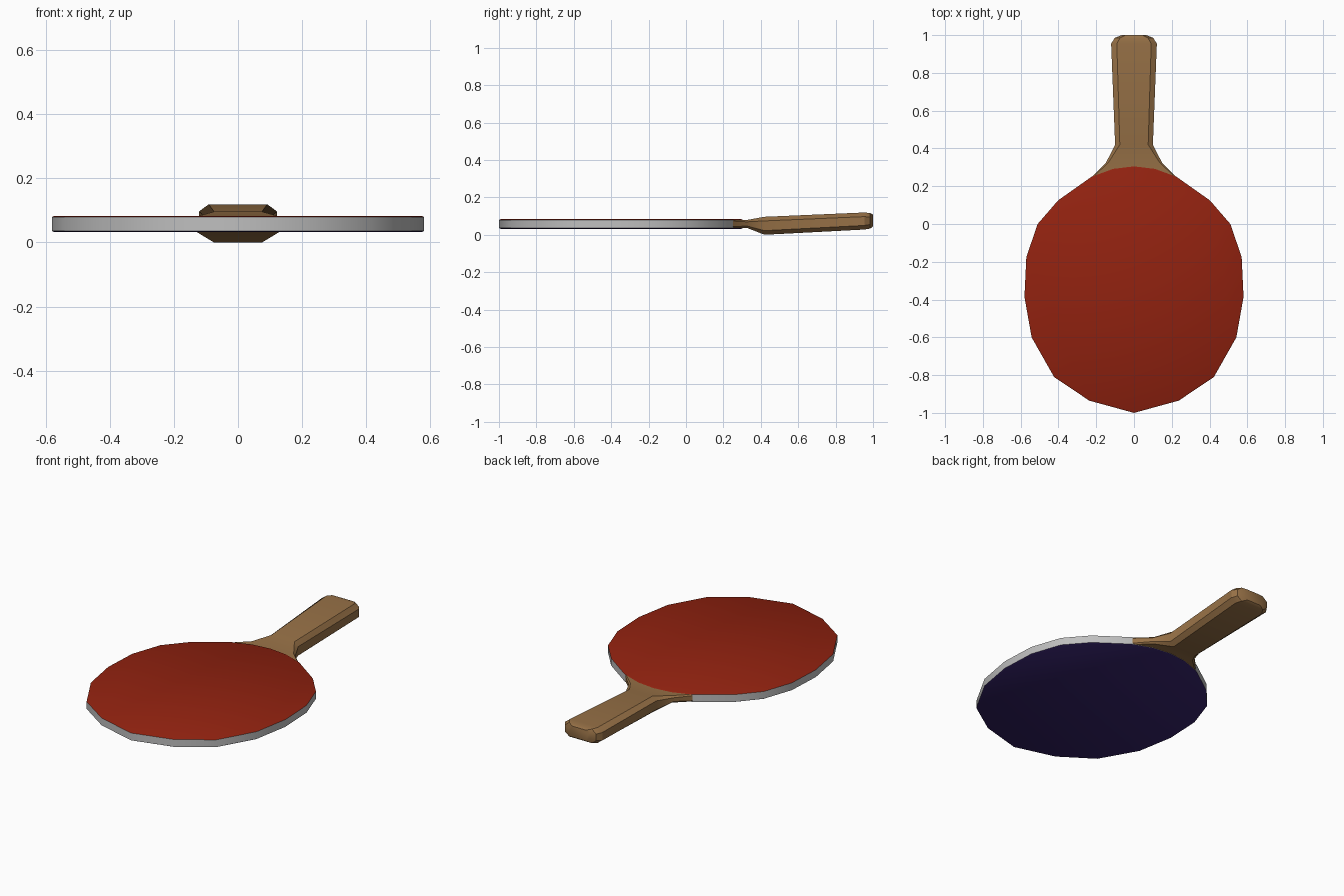
import bpy, bmesh

if "Cube" in bpy.data.objects:
    bpy.data.objects.remove(bpy.data.objects["Cube"])


def material(name, rgb):
    m = bpy.data.materials.new(name)
    m.diffuse_color = (*rgb, 1)
    m.use_nodes = True
    m.node_tree.nodes["Principled BSDF"].inputs["Base Color"].default_value = m.diffuse_color
    return m


RED = material("red rubber", (0.29, 0.016, 0.005))
NAVY = material("dark navy rubber", (0.035, 0.016, 0.14))
EDGE = material("pale grey edge", (0.52, 0.52, 0.52))
WOOD = material("wood", (0.31, 0.165, 0.062))


def loft(name, rings, mats, pick=None):
    """Closed skin through equal-length rings of points, capped at both ends."""
    bm = bmesh.new()
    rows = [[bm.verts.new(p) for p in ring] for ring in rings]
    n = len(rows[0])
    for a, b in zip(rows, rows[1:]):
        for i in range(n):
            j = (i + 1) % n
            bm.faces.new((a[i], a[j], b[j], b[i]))
    bm.faces.new(rows[0][::-1])
    bm.faces.new(rows[-1])
    bmesh.ops.recalc_face_normals(bm, faces=bm.faces[:])
    if pick:
        for f in bm.faces:
            f.material_index = pick(f)
    me = bpy.data.meshes.new(name)
    bm.to_mesh(me)
    bm.free()
    for m in mats:
        me.materials.append(m)
    ob = bpy.data.objects.new(name, me)
    bpy.context.collection.objects.link(ob)
    bpy.ops.object.select_all(action='DESELECT')
    bpy.context.view_layer.objects.active = ob
    ob.select_set(True)
    bpy.ops.object.shade_smooth_by_angle(angle=0.6)
    return ob


# Blade: half outline mirrored, with a thin bevel; colours chosen by height
half = [(0, -1.0), (0.237, -0.935), (0.423, -0.81), (0.542, -0.6),
        (0.58, -0.385), (0.57, -0.175), (0.51, 0.0), (0.402, 0.125),
        (0.225, 0.25), (0.11, 0.292), (0, 0.305)]
outline = half + [(-x, y) for x, y in half[-2:0:-1]]


def blade_ring(scale, z):
    cy = -0.36
    return [(x * scale, cy + (y - cy) * scale, z) for x, y in outline]


def blade_colour(f):
    z = f.calc_center_median().z
    return 0 if z > 0.08 else 1 if z < 0.036 else 2


loft("blade",
     [blade_ring(0.988, 0.032), blade_ring(1, 0.036),
      blade_ring(1, 0.079), blade_ring(0.988, 0.083)],
     [RED, NAVY, EDGE], blade_colour)

# Handle: chamfered sections (y, half width, bottom, top, chamfer x, chamfer z)
sections = [(0.24, 0.222, 0.037, 0.079, 0.006, 0.006),
            (0.25, 0.222, 0.037, 0.079, 0.006, 0.006),
            (0.325, 0.148, 0.037, 0.079, 0.012, 0.010),
            (0.42, 0.100, 0.000, 0.096, 0.025, 0.022),
            (0.955, 0.121, 0.028, 0.119, 0.030, 0.022),
            (0.985, 0.102, 0.033, 0.116, 0.028, 0.022),
            (1.0, 0.065, 0.044, 0.108, 0.020, 0.018)]


def section(y, w, lo, hi, cx, cz):
    right = [(w - cx, lo), (w, lo + cz), (w, hi - cz), (w - cx, hi)]
    left = [(-x, z) for x, z in reversed(right)]
    return [(x, y, z) for x, z in right + left]


loft("handle", [section(*s) for s in sections], [WOOD])
